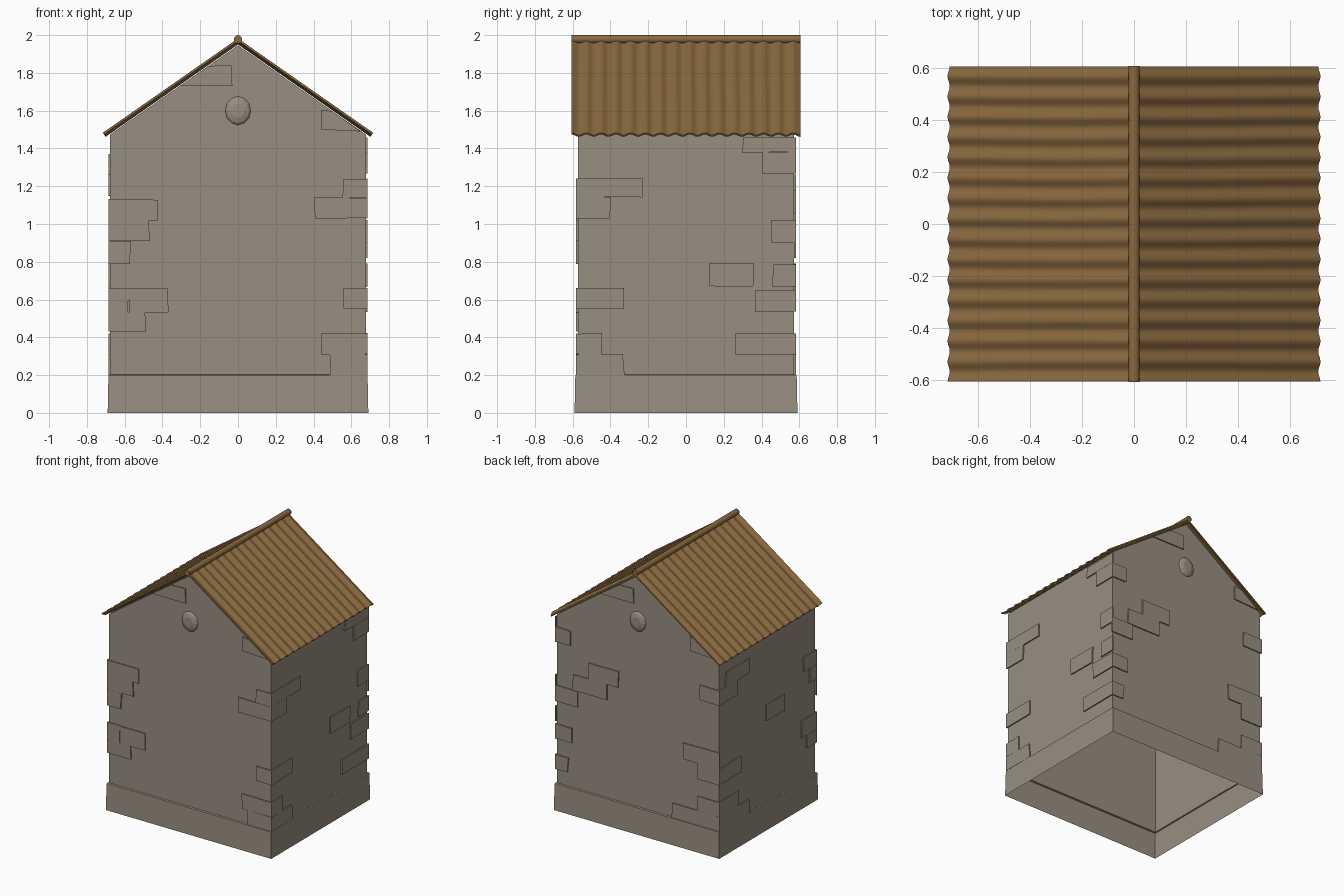
import bpy, bmesh, math, random
from mathutils import Vector

if "Cube" in bpy.data.objects:
    bpy.data.objects.remove(bpy.data.objects["Cube"])

random.seed(4)
HX, HY = 0.677, 0.573      # wall half sizes
D = 0.009                  # how far the stones stand proud


def material(name, col):
    m = bpy.data.materials.new(name)
    m.diffuse_color = (*col, 1)
    m.use_nodes = True
    m.node_tree.nodes["Principled BSDF"].inputs["Base Color"].default_value = m.diffuse_color
    return m


STONE = material("warm grey stone", (0.32, 0.272, 0.22))
ROOF = material("brown roof sheet", (0.255, 0.143, 0.051))


def make(name, verts, faces, mat):
    me = bpy.data.meshes.new(name)
    me.from_pydata([tuple(v) for v in verts], [], faces)
    bm = bmesh.new()
    bm.from_mesh(me)
    bmesh.ops.recalc_face_normals(bm, faces=bm.faces)
    bm.to_mesh(me)
    bm.free()
    me.materials.append(mat)
    ob = bpy.data.objects.new(name, me)
    bpy.context.collection.objects.link(ob)
    return ob


def rect(x, y, z):
    return [(-x, -y, z), (x, -y, z), (x, y, z), (-x, y, z)]


# Wall shell with plinth and gables, open below
EAVE, APEX = 1.474, 1.946
v = rect(0.69, 0.59, 0) + rect(0.686, 0.586, 0.2) + rect(HX, HY, 0.203) + rect(HX, HY, EAVE)
v += [(0, -HY, APEX), (0, HY, APEX)]
f = [(r + i, r + (i + 1) % 4, r + 4 + (i + 1) % 4, r + 4 + i)
     for r in (0, 4, 8) for i in range(4)]
f += [(12, 13, 16), (14, 15, 17)]
make("walls_and_plinth", v, f, STONE)

# Raised stones: (u0, z0, u1, z1) on each wall; u is x or y
front = [(-.69, 1.02, -.42, 1.13), (-.69, .91, -.47, 1.02), (-.69, .79, -.57, .91),
         (-.69, .53, -.58, .66), (-.58, .53, -.37, .66), (-.69, .43, -.49, .53),
         (.555, .55, .69, .66), (.41, 1.03, .69, 1.14), (.555, 1.14, .69, 1.24),
         (.44, .31, .69, .42), (.49, .2, .69, .31)]
right = [(-.69, 1.14, -.23, 1.24), (-.69, 1.03, -.4, 1.14), (-.69, .55, -.33, .66),
         (-.69, .31, -.45, .42), (-.69, .2, -.33, .31), (.12, .67, .36, .79),
         (.3, 1.38, .69, 1.46), (.4, 1.265, .69, 1.38), (.45, .9, .69, 1.02),
         (.46, .67, .69, .785), (.37, .535, .69, .65), (.26, .31, .69, .42)]
back = [(.16, 1.06, .41, 1.18), (.25, .94, .54, 1.06), (.5, .82, .69, .94),
        (.56, 1.27, .69, 1.38), (.55, .54, .69, .65), (.58, .31, .69, .42),
        (-.69, .67, -.38, .79), (-.69, 1.15, -.52, 1.26), (-.69, .55, -.5, .67),
        (-.69, .31, -.5, .42), (-.69, .2, -.29, .31)]
left = [(.32, .55, .69, .67), (.22, .2, .69, .31), (.35, .31, .69, .42),
        (.36, 1.15, .69, 1.26), (.22, 1.26, .5, 1.37), (-.2, .82, .02, .94),
        (-.69, 1.02, -.43, 1.13), (-.69, .91, -.5, 1.02), (-.69, .53, -.4, .66),
        (-.69, .43, -.46, .53)]


def on_wall(axis, sign, u, z, d):
    return (u, sign * (HY + d), z) if axis == 'x' else (sign * (HX + d), u, z)


def add_stone(vs, fs, axis, sign, poly):
    n, b = len(poly), len(vs)
    for d in (0, D):
        vs += [on_wall(axis, sign, u, z, d) for u, z in poly]
    fs.append(tuple(range(b, b + n)))
    fs.append(tuple(range(b + n, b + 2 * n)))
    fs += [(b + i, b + (i + 1) % n, b + n + (i + 1) % n, b + n + i) for i in range(n)]


def build_stones(name, axis, sign, rows, extra=()):
    lim = (HX if axis == 'x' else HY) + D
    vs, fs = [], []
    for u0, z0, u1, z1 in rows:
        poly = []
        for u, z in ((u0, z0), (u1, z0), (u1, z1), (u0, z1)):
            if abs(u) < .68:
                u += random.uniform(-.005, .005)
            poly.append((max(-lim, min(lim, u)), z + random.uniform(-.002, .002)))
        add_stone(vs, fs, axis, sign, poly)
    for poly in extra:                       # stones cut off by the roof slope
        add_stone(vs, fs, axis, sign, poly)
    make(name, vs, fs, STONE)


eave_stone = [(.44, 1.5), (.65, 1.49), (.5, 1.597), (.44, 1.605)]
top_stone = [(-.31, 1.73), (-.03, 1.73), (-.035, 1.84), (-.155, 1.837)]
build_stones("front_stones", 'x', -1, front, [eave_stone, top_stone])
build_stones("back_stones", 'x', 1, back, [[(-u, z) for u, z in eave_stone],
                                           [(-u, z) for u, z in top_stone]])
build_stones("right_stones", 'y', 1, right)
build_stones("left_stones", 'y', -1, left)

# Shallow round boss on each gable
for name, s in (("front_boss", -1), ("back_boss", 1)):
    n, vs, fs = 12, [], []
    for r, d in ((1, 0), (.85, .01), (.5, .018)):
        vs += [(.068 * r * math.cos(2 * math.pi * i / n), s * (HY + d),
                1.6 + .076 * r * math.sin(2 * math.pi * i / n)) for i in range(n)]
    fs = [(k * n + i, k * n + (i + 1) % n, (k + 1) * n + (i + 1) % n, (k + 1) * n + i)
          for k in (0, 1) for i in range(n)] + [tuple(range(2 * n, 3 * n))]
    make(name, vs, fs, STONE)


# Corrugated roof sheets, as closed thin slabs
def roof_sheet(name, s):
    NY, NU, W = 15 * 8, 8, 15.5
    nrm = Vector((s * .572, 0, .82))
    vs, fs = [], []
    for t in (.006, -.005):
        for j in range(NY + 1):
            y = -.605 + 1.21 * j / NY
            for i in range(NU + 1):
                u = i / NU
                sway = .06 * math.sin(5 * u + .3 * s) * math.sin(3 * y + 1)
                wave = .0075 * math.cos(2 * math.pi * W * j / NY + 3 * sway)
                p = Vector((s * .708 * u, y, 1.966 - .494 * u)) + nrm * (wave + t)
                vs.append(p)
    m, half = NU + 1, (NY + 1) * (NU + 1)
    for j in range(NY):
        for i in range(NU):
            q = (j * m + i, j * m + i + 1, (j + 1) * m + i + 1, (j + 1) * m + i)
            fs += [q, tuple(k + half for k in q)]
        for i in (0, NU):
            a, b = j * m + i, (j + 1) * m + i
            fs.append((a, b, b + half, a + half))
    for j in (0, NY):
        for i in range(NU):
            a = j * m + i
            fs.append((a, a + 1, a + 1 + half, a + half))
    return make(name, vs, fs, ROOF)


parts = [roof_sheet("right_roof_sheet", 1), roof_sheet("left_roof_sheet", -1)]

# Round ridge cap
n = 12
vs = [(.022 * math.cos(2 * math.pi * i / n), y, 1.978 + .022 * math.sin(2 * math.pi * i / n))
      for y in (-.607, .607) for i in range(n)]
fs = [(i, (i + 1) % n, n + (i + 1) % n, n + i) for i in range(n)]
fs += [tuple(range(n)), tuple(range(n, 2 * n))]
parts.append(make("ridge_cap", vs, fs, ROOF))

bpy.ops.object.select_all(action='DESELECT')
for ob in parts:
    ob.select_set(True)
bpy.context.view_layer.objects.active = parts[0]
bpy.ops.object.shade_smooth_by_angle(angle=math.radians(40))
